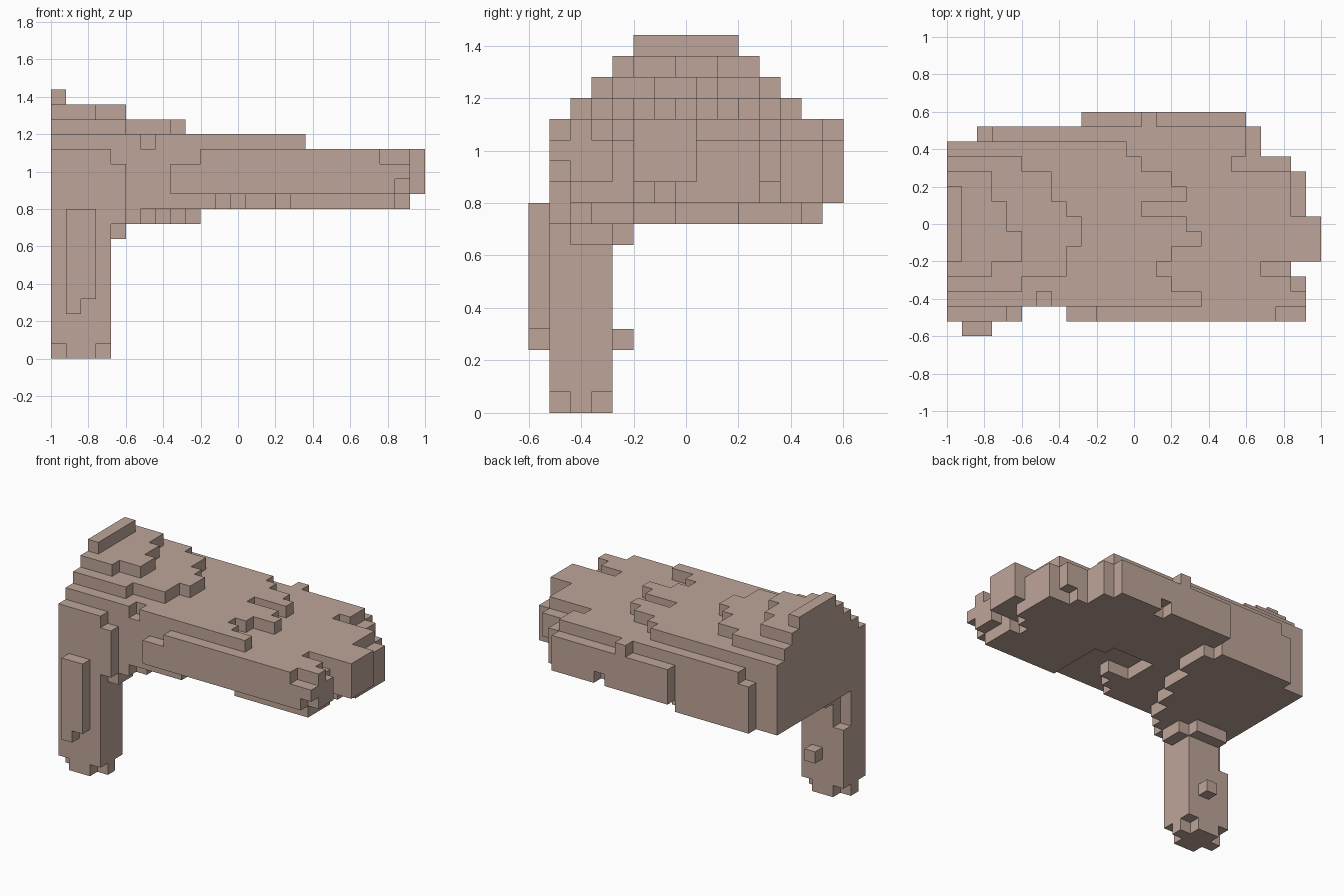
import bpy, bmesh, math
from mathutils import Vector

cube = bpy.data.objects.get("Cube")
if cube:
    bpy.data.objects.remove(cube, do_unlink=True)

S = 0.08                                  # block size
ORIGIN = Vector((-1.0, -0.6, 0.0))

mat = bpy.data.materials.new("dusty_tan")
mat.use_nodes = True
TAN = (0.515, 0.378, 0.314, 1)
mat.diffuse_color = TAN
mat.node_tree.nodes["Principled BSDF"].inputs["Base Color"].default_value = TAN


def box(x0, x1, y0, y1, z0, z1):
    """Block cells in a half-open index range."""
    return {(x, y, z) for x in range(x0, x1) for y in range(y0, y1) for z in range(z0, z1)}


def rows(z, first_y, ends, start=0):
    """One layer of rows running along x, each with its own end."""
    cells = set()
    for n, end in enumerate(ends):
        cells |= box(start, end, first_y + n, first_y + n + 1, z, z + 1)
    return cells


# Stepped roof, from the crest down
roof = rows(17, 5, [1] * 5)
roof |= rows(16, 4, [3, 5, 5, 4, 4, 3, 3])
roof |= rows(15, 3, [5, 8, 8, 9, 9, 8, 7, 7, 5])
roof |= rows(14, 2, [17, 15, 14, 15, 17, 16, 13, 16, 15, 13, 12])
roof -= box(6, 7, 2, 3, 14, 15)

# Main body, from the upper rim to the underside
body = rows(13, 2, [24, 23, 21, 25, 25, 25, 23, 23, 23, 19, 20])
body |= rows(13, 13, [20], 3)
for z in (11, 12):
    body |= rows(z, 2, [24, 24, 23, 25, 25, 25, 24, 24, 24, 23, 21])
    body |= rows(z, 13, [21], 2)
body |= rows(10, 2, [23, 23, 23, 22, 23, 24, 24, 24, 24, 22, 21])
body |= rows(10, 13, [21], 2)
# Recess in the underside, open to the front
for y, x0, x1 in [(2, 11, 16), (3, 12, 16), (4, 13, 16), (5, 11, 16), (6, 11, 16), (7, 11, 15)]:
    body -= box(x0, x1, y, y + 1, 10, 11)
body |= rows(9, 2, [6, 7, 7, 8, 8, 9, 9, 9, 10, 10, 10])
body |= rows(9, 13, [9], 2)

# Raised plates on both long sides
front_plate = rows(13, 1, [22], 10) | rows(12, 1, [24], 8) | rows(11, 1, [23], 8)
back_plate = box(9, 20, 14, 15, 10, 13) | box(13, 14, 14, 15, 13, 14)
back_plate -= box(15, 16, 14, 15, 10, 11)

# Leg with chipped foot corners and a widened top
leg = box(0, 4, 1, 4, 0, 9)
for x in (0, 3):
    for y in (1, 3):
        leg -= box(x, x + 1, y, y + 1, 0, 1)
leg -= box(0, 1, 3, 4, 6, 9)
leg |= box(0, 4, 1, 2, 9, 14) | box(4, 5, 1, 2, 9, 13)
leg |= box(4, 5, 2, 4, 8, 9) | box(1, 4, 4, 5, 8, 9)

# Small details on the leg
leg_plate = box(1, 3, 0, 1, 4, 10) | box(1, 2, 0, 1, 3, 4)
leg_stud = box(2, 3, 4, 5, 3, 4)

parts = {"stepped_roof": roof, "main_body": body, "front_plate": front_plate,
         "back_plate": back_plate, "leg": leg, "leg_plate": leg_plate, "leg_stud": leg_stud}
solid = set().union(*parts.values())


def build(name, cells):
    """Make a mesh from the exposed block sides only."""
    bm = bmesh.new()
    verts = {}

    def vert(p):
        if p not in verts:
            verts[p] = bm.verts.new(ORIGIN + Vector(p) * S)
        return verts[p]

    for c in sorted(cells):
        for axis in range(3):
            for side in (0, 1):
                n = list(c)
                n[axis] += 2 * side - 1
                if tuple(n) in solid:
                    continue
                u, v = (axis + 1) % 3, (axis + 2) % 3
                quad = []
                for du, dv in ((0, 0), (1, 0), (1, 1), (0, 1)):
                    p = list(c)
                    p[axis] += side
                    p[u] += du
                    p[v] += dv
                    quad.append(vert(tuple(p)))
                bm.faces.new(quad if side else quad[::-1])
    # Merge flat areas into large faces
    bmesh.ops.dissolve_limit(bm, angle_limit=math.radians(1), verts=bm.verts[:], edges=bm.edges[:])
    mesh = bpy.data.meshes.new(name)
    bm.to_mesh(mesh)
    bm.free()
    mesh.materials.append(mat)
    bpy.context.scene.collection.objects.link(bpy.data.objects.new(name, mesh))


for part_name, part_cells in parts.items():
    build(part_name, part_cells)
